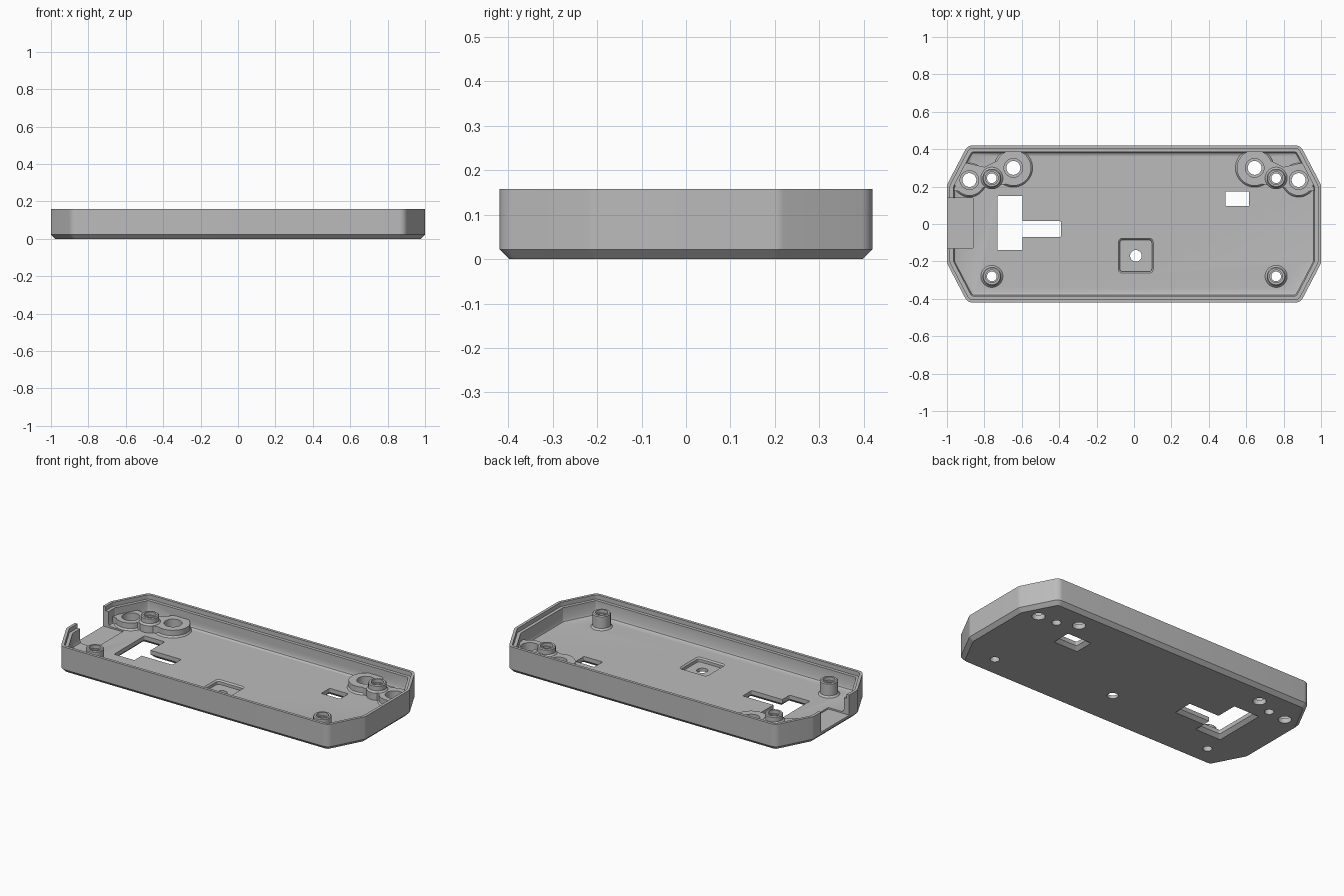
import bpy, bmesh
from math import sin, cos, pi, atan2
from mathutils import Vector

if "Cube" in bpy.data.objects:
    bpy.data.objects.remove(bpy.data.objects["Cube"])

grey = bpy.data.materials.new("plain grey")
grey.use_nodes = True
grey.diffuse_color = (0.5, 0.5, 0.5, 1)
grey.node_tree.nodes["Principled BSDF"].inputs["Base Color"].default_value = (0.5, 0.5, 0.5, 1)

FLOOR, PAD, POST, TOP = 0.045, 0.088, 0.13, 0.158


def inset_outline(d, radius, steps=6):
    """Long octagon inset by d, with every corner rounded."""
    n = Vector((0.21, 0.11)).normalized()
    c = n.dot(Vector((1, 0.21))) - d
    a, b = 1 - d, 0.42 - d
    side, end = Vector((a, (c - n.x * a) / n.y)), Vector(((c - n.y * b) / n.x, b))
    quarter = [side, end]
    corners = quarter + [Vector((-p.x, p.y)) for p in reversed(quarter)]
    corners += [-p for p in corners]
    pts = []
    for i, p in enumerate(corners):
        u = (corners[i - 1] - p).normalized()
        v = (corners[(i + 1) % len(corners)] - p).normalized()
        half = u.angle(v) / 2
        centre = p + (u + v).normalized() * radius / sin(half)
        mid = atan2(*(p - centre).yx)
        sweep = pi / 2 - half
        for k in range(steps + 1):
            t = mid - sweep + 2 * sweep * k / steps
            pts.append((centre.x + radius * cos(t), centre.y + radius * sin(t)))
    return pts


def circle(x, y, r, n=40):
    return [(x + r * cos(2 * pi * k / n), y + r * sin(2 * pi * k / n)) for k in range(n)]


def rect(x0, x1, y0, y1, grow=0, r=0.006):
    """Rectangle with small rounded corners."""
    x0, x1, y0, y1 = x0 - grow, x1 + grow, y0 - grow, y1 + grow
    spots = [(x1 - r, y1 - r), (x0 + r, y1 - r), (x0 + r, y0 + r), (x1 - r, y0 + r)]
    return [(x + r * cos((q + k / 4) * pi / 2), y + r * sin((q + k / 4) * pi / 2))
            for q, (x, y) in enumerate(spots) for k in range(5)]


def loft(name, rings):
    """Closed solid through a stack of (outline, height) rings."""
    bm = bmesh.new()
    loops = [[bm.verts.new((x, y, z)) for x, y in pts] for pts, z in rings]
    for lo, hi in zip(loops, loops[1:]):
        for i in range(len(lo)):
            bm.faces.new((lo[i - 1], lo[i], hi[i], hi[i - 1]))
    bm.faces.new(loops[0][::-1])
    bm.faces.new(loops[-1])
    bmesh.ops.recalc_face_normals(bm, faces=bm.faces)
    mesh = bpy.data.meshes.new(name)
    bm.to_mesh(mesh)
    bm.free()
    mesh.materials.append(grey)
    ob = bpy.data.objects.new(name, mesh)
    bpy.context.collection.objects.link(ob)
    return ob


def combine(target, tool, operation):
    mod = target.modifiers.new("join", 'BOOLEAN')
    mod.operation, mod.object, mod.solver = operation, tool, 'EXACT'
    bpy.context.view_layer.objects.active = target
    bpy.ops.object.modifier_apply(modifier=mod.name)
    bpy.data.objects.remove(tool)


def add(rings):
    combine(tray, loft("addition", rings), 'UNION')


def cut(rings):
    combine(tray, loft("cutter", rings), 'DIFFERENCE')


# Tray shell: chamfered underside, wall, stepped rim, hollow and floor
R = 0.045
profile = [(0.022, 0), (0, 0.022), (0, TOP), (0.017, TOP), (0.017, 0.132),
           (0.036, 0.132), (0.036, 0.062), (0.041, 0.05), (0.052, FLOOR)]
tray = loft("tray", [(inset_outline(d, max(R - d, 0.012)), z) for d, z in profile])

# Raised corner pads: overlapping discs and a web between them
for s in (-1, 1):
    for x, y, r in ((0.645, 0.3, 0.095), (0.88, 0.235, 0.083)):
        add([(circle(s * x, y, r + 0.008), 0.03), (circle(s * x, y, r + 0.008), FLOOR),
             (circle(s * x, y, r), FLOOR + 0.01), (circle(s * x, y, r), PAD)])
    web = [(0.67, 0.215), (0.93, 0.175), (0.965, 0.18), (0.91, 0.33), (0.80, 0.305), (0.66, 0.375)]
    add([([(s * x, y) for x, y in web], z) for z in (0.031, PAD - 0.0005)])

# Screw posts
posts = [(s * 0.76, y) for s in (-1, 1) for y in (0.245, -0.28)]
for x, y in posts:
    base = PAD if y > 0 else FLOOR
    add([(circle(x, y, 0.059), 0.032), (circle(x, y, 0.059), base),
         (circle(x, y, 0.05), base + 0.01), (circle(x, y, 0.05), POST - 0.005),
         (circle(x, y, 0.045), POST)])

# Screw bores with a wider seat at the top
for x, y in posts:
    cut([(circle(x, y, 0.026), -0.1), (circle(x, y, 0.026), POST - 0.02),
         (circle(x, y, 0.034), POST - 0.02), (circle(x, y, 0.034), 0.3)])

# Stepped round openings through the pads
for s in (-1, 1):
    for x, y in ((0.645, 0.3), (0.88, 0.235)):
        cut([(circle(s * x, y, 0.037), -0.1), (circle(s * x, y, 0.037), 0.03),
             (circle(s * x, y, 0.05), 0.03), (circle(s * x, y, 0.05), 0.3)])

# Floor windows, flared toward the underside
for box in ((-0.73, -0.595, -0.14, 0.15), (-0.61, -0.39, -0.07, 0.015), (0.49, 0.615, 0.095, 0.175)):
    cut([(rect(*box, grow=0.025), -0.01), (rect(*box, grow=0.02), 0),
         (rect(*box), 0.02), (rect(*box), 0.1)])

# Square recess with a central hole
pocket = (-0.075, 0.095, -0.255, -0.085)
cut([(rect(*pocket, r=0.015), 0.02), (rect(*pocket, r=0.015), FLOOR - 0.008),
     (rect(*pocket, grow=0.008, r=0.02), FLOOR), (rect(*pocket, grow=0.008, r=0.02), 0.1)])
cut([(circle(0.01, -0.17, 0.031), z) for z in (-0.1, 0.1)])

# Connector notch through the end wall
cut([(rect(-1.1, -0.86, -0.13, 0.14), z) for z in (0.036, 0.3)])

bpy.ops.object.select_all(action='DESELECT')
tray.select_set(True)
bpy.context.view_layer.objects.active = tray
bpy.ops.object.shade_smooth_by_angle(angle=0.5)
